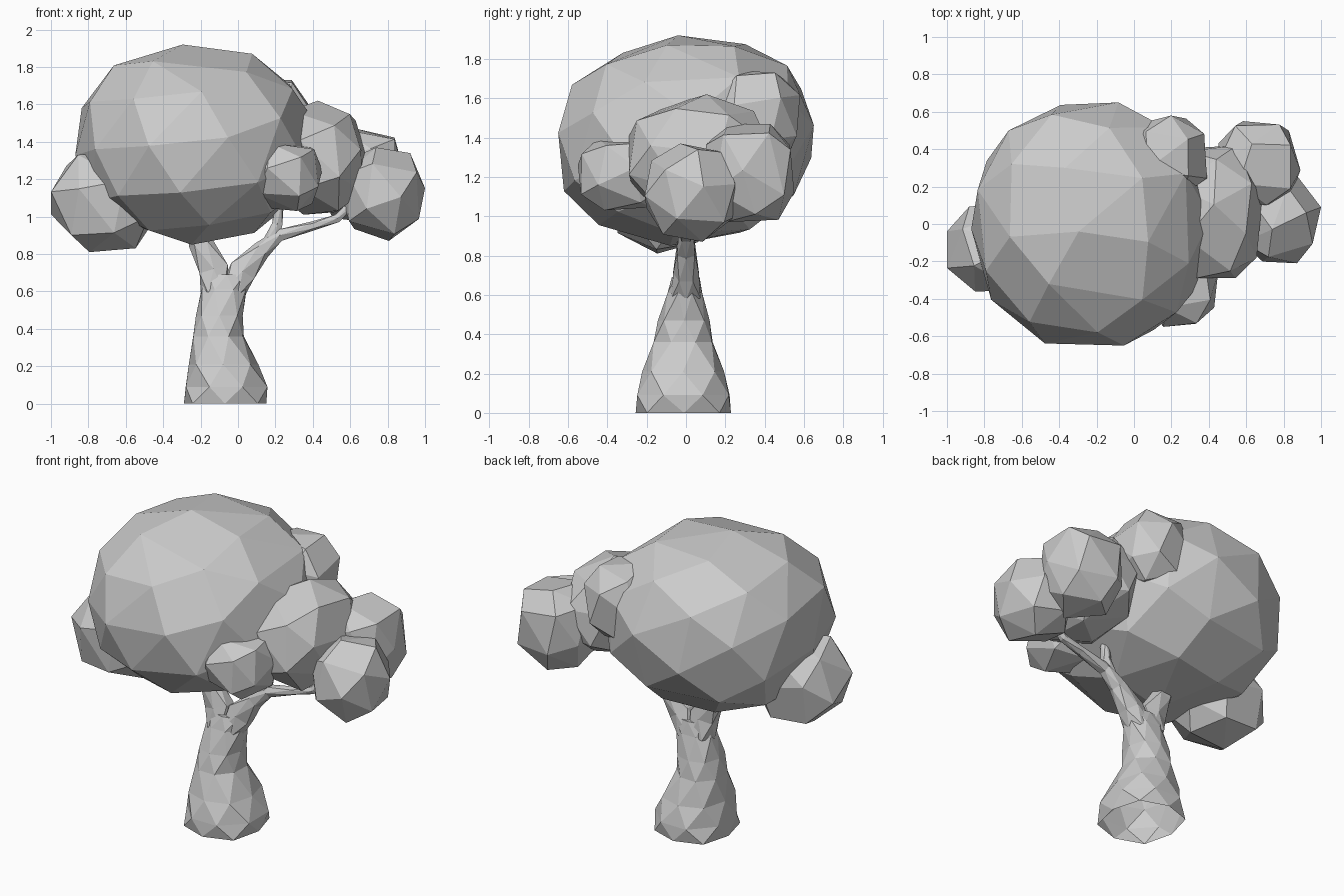
import bpy, bmesh, math, random
from mathutils import Vector, Euler

cube = bpy.data.objects.get("Cube")
if cube:
    bpy.data.objects.remove(cube, do_unlink=True)

random.seed(4)
GREY = (0.6, 0.6, 0.6, 1)
mat = bpy.data.materials.new("plain grey")
mat.use_nodes = True
mat.diffuse_color = GREY
mat.node_tree.nodes["Principled BSDF"].inputs["Base Color"].default_value = GREY


def finish(name, bm):
    bmesh.ops.recalc_face_normals(bm, faces=bm.faces)
    mesh = bpy.data.meshes.new(name)
    bm.to_mesh(mesh)
    bm.free()
    mesh.materials.append(mat)
    obj = bpy.data.objects.new(name, mesh)
    bpy.context.collection.objects.link(obj)


def clump(name, low, high, turn, count=20, slant=0.0, square=0.88, rough=0.03):
    """Coarse faceted leaf ball: hull of evenly spread points filling the bounds."""
    rot = Euler([math.radians(a) for a in turn]).to_matrix()
    points = []
    for i in range(count):
        z = 1 - (2 * i + 1) / count
        a = i * math.pi * (3 - math.sqrt(5))
        r = math.sqrt(1 - z * z)
        p = rot @ Vector((r * math.cos(a), r * math.sin(a), z))
        p = Vector([math.copysign(abs(c) ** square, c) for c in p])
        p *= 1 + random.uniform(-rough, rough)
        p.z += slant * p.y
        points.append(p)
    for i in range(3):
        lo = min(p[i] for p in points)
        hi = max(p[i] for p in points)
        for p in points:
            p[i] = low[i] + (p[i] - lo) / (hi - lo) * (high[i] - low[i])
    bm = bmesh.new()
    for p in points:
        bm.verts.new(p)
    bmesh.ops.convex_hull(bm, input=bm.verts)
    loose = [v for v in bm.verts if not v.link_faces]
    bmesh.ops.delete(bm, geom=loose, context='VERTS')
    # Merge nearly flat neighbours into larger facets
    bmesh.ops.dissolve_limit(bm, angle_limit=math.radians(8),
                             verts=bm.verts, edges=bm.edges)
    finish(name, bm)


def limb(name, path, sides, rough=0.0, trunk=False):
    """Loft through (x, y, z, half width in x-z plane, half depth in y)."""
    bm = bmesh.new()
    pts = [Vector(p[:3]) for p in path]
    rings = []
    for i, p in enumerate(path):
        t = pts[min(i + 1, len(pts) - 1)] - pts[max(i - 1, 0)]
        if trunk:
            t = Vector((0, 0, 1))
        t.normalize()
        side = Vector((t.z, 0, -t.x))
        ring = []
        for k in range(sides):
            a = math.tau * (k + 0.5 * (i % 2)) / sides
            # Slightly squared section
            s = 1 + random.uniform(-rough, rough) + 0.09 * math.sin(2 * a) ** 2
            ring.append(bm.verts.new(pts[i] + side * (math.cos(a) * p[3] * s)
                                     + Vector((0, math.sin(a) * p[4] * s, 0))))
        rings.append(ring)
    # Alternate rings are offset by half a step, so join them with triangles
    for i in range(len(rings) - 1):
        a, b = rings[i], rings[i + 1]
        for k in range(sides):
            n = (k + 1) % sides
            if i % 2 == 0:
                bm.faces.new((a[k], a[n], b[k]))
                bm.faces.new((a[n], b[n], b[k]))
            else:
                bm.faces.new((a[k], b[n], b[k]))
                bm.faces.new((a[k], a[n], b[n]))
    bm.faces.new(rings[-1])
    finish(name, bm)


# Trunk with flared foot, open underneath
limb("trunk", [
    (-0.07, -0.01, 0.0, 0.225, 0.24),
    (-0.065, -0.015, 0.09, 0.225, 0.245),
    (-0.08, -0.015, 0.21, 0.185, 0.205),
    (-0.105, -0.015, 0.36, 0.138, 0.155),
    (-0.10, -0.01, 0.47, 0.122, 0.13),
    (-0.075, -0.005, 0.61, 0.125, 0.09),
    (-0.06, 0.0, 0.69, 0.125, 0.07),
], 8, rough=0.03, trunk=True)

# Branches
limb("left_branch", [
    (-0.12, 0, 0.6, 0.08, 0.08),
    (-0.13, 0, 0.72, 0.085, 0.065),
    (-0.20, 0, 0.86, 0.065, 0.048),
    (-0.23, 0, 0.96, 0.055, 0.04),
], 6)
limb("right_branch", [
    (-0.03, 0, 0.6, 0.07, 0.08),
    (0.025, 0, 0.71, 0.08, 0.065),
    (0.125, 0, 0.82, 0.05, 0.048),
    (0.22, 0, 0.90, 0.035, 0.04),
    (0.40, 0, 0.95, 0.025, 0.03),
    (0.53, 0, 0.99, 0.024, 0.025),
    (0.60, 0, 1.06, 0.02, 0.02),
], 6)
limb("upper_twig", [
    (0.17, 0, 0.86, 0.04, 0.035),
    (0.21, 0, 0.96, 0.03, 0.03),
    (0.22, 0, 1.08, 0.025, 0.025),
], 6)

# Crown and its smaller clumps
clump("main_crown", (-0.87, -0.65, 0.85), (0.41, 0.65, 1.92), (15, 10, 20),
      count=46, slant=0.05, square=0.91, rough=0.01)
clump("left_clump", (-1.0, -0.36, 0.81), (-0.45, 0.12, 1.35), (20, 35, 0))
clump("front_clump", (0.05, -0.55, 1.03), (0.45, -0.1, 1.40), (0, 25, 40),
      square=0.78)
clump("back_clump", (-0.05, 0.15, 1.28), (0.39, 0.58, 1.74), (30, 0, 15),
      square=0.78)
clump("right_inner_clump", (0.18, -0.29, 1.01), (0.69, 0.42, 1.62), (15, 20, 0),
      count=24)
clump("right_back_clump", (0.45, 0.10, 0.97), (0.89, 0.55, 1.47), (0, 30, 25),
      square=0.75)
clump("right_outer_clump", (0.55, -0.21, 0.87), (1.0, 0.25, 1.37), (25, 10, 50))
